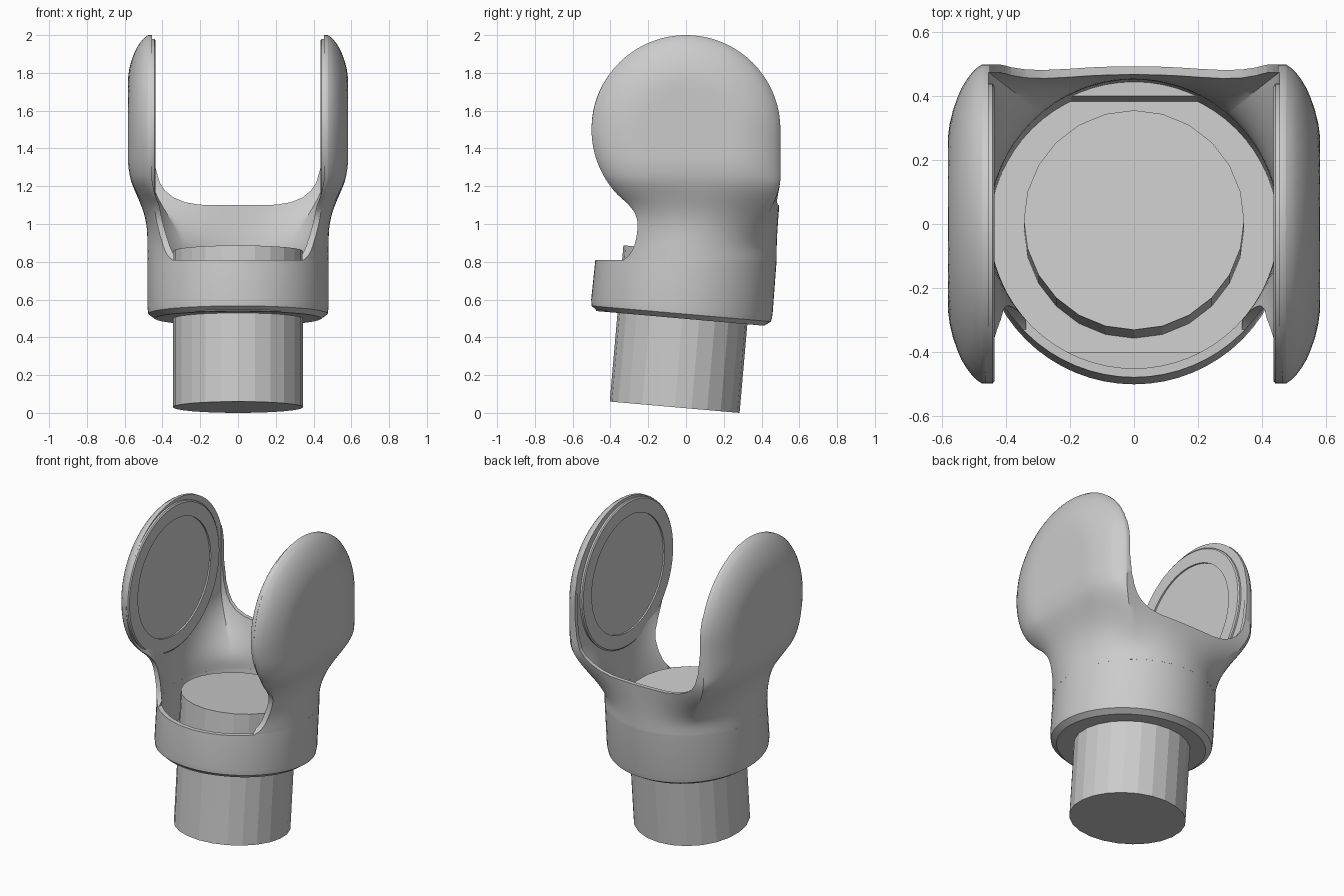
import bpy, bmesh, math
from mathutils import Matrix, Vector

if "Cube" in bpy.data.objects:
    bpy.data.objects.remove(bpy.data.objects["Cube"])

TILT = math.radians(5)


def interp(table, v):
    if v <= table[0][0]:
        return table[0][1]
    for (a, p), (b, q) in zip(table, table[1:]):
        if v <= b:
            return p + (q - p) * (v - a) / (b - a)
    return table[-1][1]


def smooth(a, b, v):
    t = min(1, max(0, (v - a) / (b - a)))
    return t * t * (3 - 2 * t)


def loft(name, rings, closed_ends=True):
    bm = bmesh.new()
    rows = [[bm.verts.new(p) for p in r] for r in rings]
    n = len(rows[0])
    for a, b in zip(rows, rows[1:]):
        for i in range(n):
            j = (i + 1) % n
            bm.faces.new((a[i], a[j], b[j], b[i]))
    if closed_ends:
        bm.faces.new(rows[0])
        bm.faces.new(rows[-1])
    bmesh.ops.remove_doubles(bm, verts=bm.verts, dist=1e-5)
    bmesh.ops.recalc_face_normals(bm, faces=bm.faces)
    me = bpy.data.meshes.new(name)
    bm.to_mesh(me)
    bm.free()
    ob = bpy.data.objects.new(name, me)
    bpy.context.collection.objects.link(ob)
    return ob


def circle(r, z, n=64):
    return [Vector((r * math.cos(2 * math.pi * i / n), r * math.sin(2 * math.pi * i / n), z)) for i in range(n)]


def activate(ob):
    bpy.ops.object.select_all(action='DESELECT')
    ob.select_set(True)
    bpy.context.view_layer.objects.active = ob


def shade(ob, angle=35):
    activate(ob)
    bpy.ops.object.shade_smooth_by_angle(angle=math.radians(angle))


def cut(ob, cutter):
    cutter.hide_render = True
    m = ob.modifiers.new("cut", 'BOOLEAN')
    m.operation, m.solver, m.object = 'DIFFERENCE', 'EXACT', cutter
    activate(ob)
    bpy.ops.object.modifier_apply(modifier=m.name)
    bpy.data.objects.remove(cutter)


# Shared curves: dome thickness of an ear by radius, front edge of the neck by height
DOME = [(0, .583), (.27, .583), (.32, .576), (.37, .563), (.42, .543), (.46, .519), (.485, .497), (.5, .475)]
NECK = [(.81, .33), (.84, .295), (.88, .275), (.94, .26), (1.0, .255), (1.05, .265), (1.1, .3), (1.15, .357)]


def section(z, inner):
    """Horizontal section: a round tube low down, two ears and a flat back higher up."""
    R = .452 if inner else .48
    disc = math.sqrt(max(0, .25 - (z - 1.5) ** 2))
    if inner:
        yf, yb = .3, .475
    else:
        yf = interp(NECK, z) if z < 1.15 else disc
        yb = .5 if z < 1.5 else disc
    w = smooth(.85, 1.25, z)
    a0, a1 = -math.asin(min(1, yf / R)), math.radians(50)
    half = []
    n, m = 28, 12
    for k in range(n + 1):
        t = (1 - math.cos(math.pi * k / n)) / 2
        y = -yf + (yb + yf) * t
        if inner:
            x = .455
        else:
            r = math.hypot(y, z - 1.5) if z > 1.5 else (-.5 * y / yf if y < 0 else y)
            x = .475 + (interp(DOME, r) - .475) * smooth(.85, 1.35, z)
        a = a0 + (a1 - a0) * t
        half.append(Vector((R * math.cos(a), R * math.sin(a), z)).lerp(Vector((x, y, z)), w))
    for k in range(1, m):
        a = a1 + (math.pi / 2 - a1) * k / m
        top = Vector(((.455 if inner else .475) * (1 - k / m), yb, z))
        half.append(Vector((R * math.cos(a), R * math.sin(a), z)).lerp(top, w))
    if inner:
        half.insert(0, Vector((half[0].x, -.7, z)))
    mid = Vector((0, R + (yb - R) * w, z))
    return half + [mid] + [Vector((-p.x, p.y, z)) for p in reversed(half)]


# Forked shell: outer loft, hollowed, with a U-shaped gap above the back wall
low = [.81 + .69 * i / 28 for i in range(29)]
high = [1.5 + .5 * math.sin(math.radians(a)) for a in range(5, 88, 5)] + [1.9997]
fork = loft("fork_shell", [section(z, False) for z in low + high])
cut(fork, loft("hollow_cutter", [section(z, True) for z in [.7] + low + [2.2]]))
U = [(.2, 1.102), (.28, 1.115), (.34, 1.14), (.385, 1.175), (.415, 1.22), (.435, 1.29), (.45, 1.42), (.452, 2.2)]
prof = [(-x, z) for x, z in reversed(U)] + [(0, 1.1)] + U
cut(fork, loft("gap_cutter", [[(x, y, z) for x, z in prof] for y in (.1, .7)]))
shade(fork)

# Collar cup, its lower end tilted
collar = loft("collar", [circle(r, z) for r, z in
              [(.44, .5), (.475, .525), (.48, .56), (.48, .81), (.452, .81), (.452, .56)]])
for v in collar.data.vertices:
    lower = (.81 - v.co.z) / .31
    z, y = v.co.z, v.co.y
    v.co.z -= math.tan(TILT) * y * min(1, lower * 1.2)
    v.co.y += math.tan(TILT) * (z - .81)
shade(collar)

# Flat-sided ledges inside the collar
for s, name in ((1, "back_ledge"), (-1, "front_ledge")):
    a = math.acos(.4 / .46)
    pts = [(.46 * math.sin(a * i / 8), s * .46 * math.cos(a * i / 8)) for i in range(-8, 9)]
    loft(name, [[(x, y + math.tan(TILT) * (z - .72), z) for x, y in pts] for z in (.54, .72)])

# Tilted shaft
shaft = loft("shaft", [circle(.345, z, 24) for z in (0, .83)])
shaft.data.transform(Matrix.Translation((0, -.06, .03)) @ Matrix.Rotation(-TILT, 4, 'X'))

# Round recessed plates on the inner faces of the ears
PLATE = [(.001, .447), (.375, .447), (.375, .437), (.462, .437), (.47, .443), (.47, .466), (.001, .466)]
for s, name in ((1, "right_plate"), (-1, "left_plate")):
    plate = loft(name, [[(s * x, p.x - .03, p.y + 1.51) for p in circle(r, 0)] for r, x in PLATE])
    shade(plate)
